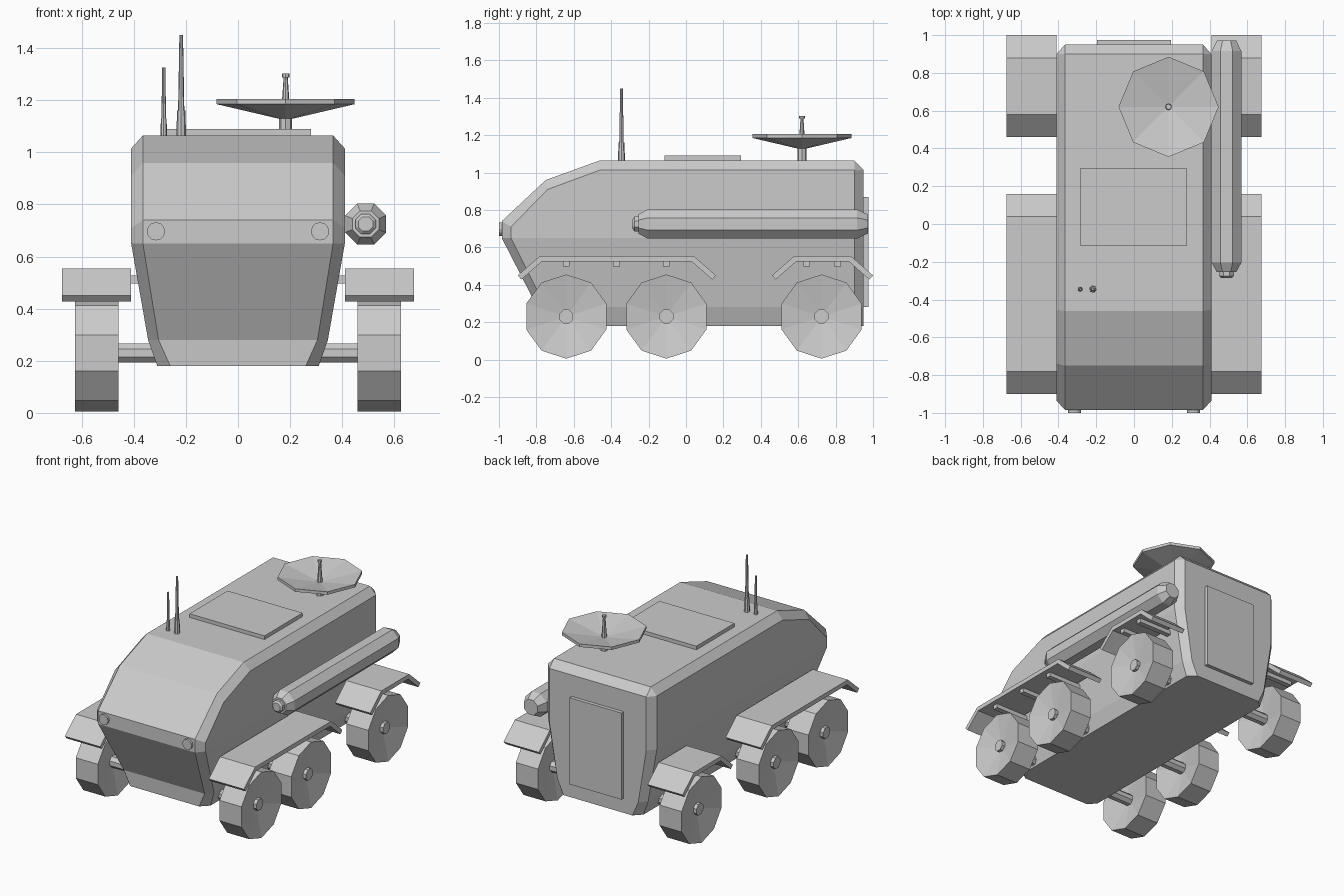
import bpy
import bmesh
from math import cos, sin, pi
from mathutils import Vector

cube = bpy.data.objects.get("Cube")
if cube:
    bpy.data.objects.remove(cube, do_unlink=True)

grey = bpy.data.materials.new("plain_grey")
grey.use_nodes = True
grey.diffuse_color = (0.6, 0.6, 0.6, 1)
grey.node_tree.nodes["Principled BSDF"].inputs["Base Color"].default_value = (0.6, 0.6, 0.6, 1)


def finish(name, bm):
    bmesh.ops.remove_doubles(bm, verts=bm.verts, dist=0.0005)
    bmesh.ops.recalc_face_normals(bm, faces=bm.faces)
    mesh = bpy.data.meshes.new(name)
    bm.to_mesh(mesh)
    bm.free()
    mesh.materials.append(grey)
    obj = bpy.data.objects.new(name, mesh)
    bpy.context.collection.objects.link(obj)
    return obj


def lathe(name, profile, sides, loc, axis="Z", phase=0.0):
    """Turn (radius, height) points about an axis; end radii get capped."""
    bm = bmesh.new()
    rings = []
    for r, h in profile:
        ring = []
        for i in range(sides):
            a = 2 * pi * i / sides + phase
            u, v = r * cos(a), r * sin(a)
            p = {"Z": (u, v, h), "Y": (u, h, v), "X": (h, u, v)}[axis]
            ring.append(bm.verts.new(Vector(loc) + Vector(p)))
        rings.append(ring)
    for a, b in zip(rings, rings[1:]):
        for i in range(sides):
            j = (i + 1) % sides
            bm.faces.new((a[i], a[j], b[j], b[i]))
    for ring, (r, h) in ((rings[0], profile[0]), (rings[-1], profile[-1])):
        if r > 0:
            bm.faces.new(ring)
    return finish(name, bm)


def prism(name, outline, x0, x1):
    """Extrude a (y, z) outline from x0 to x1."""
    bm = bmesh.new()
    a, b = [[bm.verts.new((x, y, z)) for y, z in outline] for x in (x0, x1)]
    n = len(outline)
    for i in range(n):
        j = (i + 1) % n
        bm.faces.new((a[i], a[j], b[j], b[i]))
    bm.faces.new(a)
    bm.faces.new(b)
    return finish(name, bm)


def box(name, x0, x1, y0, y1, z0, z1):
    return prism(name, [(y0, z0), (y1, z0), (y1, z1), (y0, z1)], x0, x1)


# Hull: centre outline (x, y, z) paired with the bevelled side outline
centre = [(.26, -.79, .18), (.305, -.795, .28), (.365, -.985, .65), (.365, -.985, .74),
          (.365, -.75, .96), (.365, -.46, 1.065), (.365, .90, 1.065), (.365, .95, 1.015),
          (.365, .95, .65), (.305, .95, .28), (.26, .95, .18)]
side = [(.31, -.74, .18), (.345, -.75, .28), (.41, -.935, .65), (.41, -.935, .71),
        (.41, -.74, .91), (.41, -.455, 1.015), (.41, .90, 1.015), (.41, .90, 1.015),
        (.41, .90, .65), (.345, .90, .28), (.31, .90, .18)]
bm = bmesh.new()
rows = []
for pts, s in ((side, -1), (centre, -1), (centre, 1), (side, 1)):
    rows.append([bm.verts.new((s * x, y, z)) for x, y, z in pts])
count = len(centre)
for a, b in zip(rows, rows[1:]):
    for i in range(count):
        j = (i + 1) % count
        if a is rows[1] or i != 6:
            bm.faces.new((a[i], a[j], b[j], b[i]))
        elif a is rows[0]:
            bm.faces.new((a[i], b[j], b[i]))
        else:
            bm.faces.new((a[i], a[j], b[i]))
bmesh.ops.remove_doubles(bm, verts=bm.verts, dist=0.0005)
for row in (rows[0], rows[3]):
    low = [v for v in row if v.is_valid]
    front, back = low[:3], low[-3:]
    for k in range(2):
        bm.faces.new((front[k], front[k + 1], back[1 - k], back[2 - k]))
    bm.faces.new(low[2:-2])
finish("hull", bm)

# Roof hatch and rear door
box("roof_hatch", -.285, .28, -.115, .295, 1.05, 1.09)
box("rear_door", -.195, .195, .93, .975, .28, .87)

# Roof antennas
lathe("tall_antenna", [(.019, 1.05), (.016, 1.16), (.012, 1.16), (.007, 1.45)], 8, (-.218, -.345, 0))
lathe("short_antenna", [(.013, 1.05), (.011, 1.13), (.009, 1.13), (.006, 1.325)], 8, (-.285, -.345, 0))

# Dish with its mast and feed
dish_at = (.183, .62, 0)
lathe("dish_mast", [(.025, 1.05), (.025, 1.15)], 8, dish_at)
lathe("dish", [(.03, 1.13), (.265, 1.185), (.265, 1.205), (0, 1.15)], 8, dish_at)
lathe("dish_feed", [(.018, 1.14), (.008, 1.288), (.015, 1.288), (.015, 1.302), (0, 1.302)], 8, dish_at)

# Side canister
lathe("canister", [(.055, -.255), (.085, -.205), (.085, .915), (.055, .972)], 8,
      (.49, 0, .725), "Y", pi / 8)
lathe("canister_nozzle", [(.03, -.285), (.042, -.275), (.042, -.24)], 8, (.49, 0, .725), "Y", pi / 8)


def fender(name, s, y0, y1, flare=.12, top=.555, drop=.105, t=.03):
    """Bent plate with sloping ends."""
    over = [(y0, top - drop), (y0 + flare, top), (y1 - flare, top), (y1, top - drop)]
    under = [(y1 - .02, top - drop - .022), (y1 - flare - .01, top - t),
             (y0 + flare + .01, top - t), (y0 + .02, top - drop - .022)]
    prism(name, over + under, s * .41, s * .675)


for s, label in ((1, "left"), (-1, "right")):
    lathe(label + "_headlight", [(.035, -1.0), (.035, -.97)], 12, (s * .315, 0, .697), "Y")
    fender(label + "_front_fender", s, -.90, .16)
    fender(label + "_rear_fender", s, .46, 1.0)
    for y in (-.64, -.372, -.105, .645, .81):
        box(label + "_fender_bracket", s * .33, s * .64, y - .018, y + .018, .497, .528)
    # Wheels dished on both faces, on round axles
    for place, y in (("front", -.64), ("middle", -.105), ("rear", .725)):
        at = (s * .542, y, .23)
        lathe(f"{label}_{place}_wheel",
              [(0, -.04), (.225, -.083), (.225, .083), (0, .04)], 10, at, "X", pi / 2)
        lathe(f"{label}_{place}_axle", [(.04, s * -.3), (.04, s * .07)], 8, at, "X", pi / 8)
